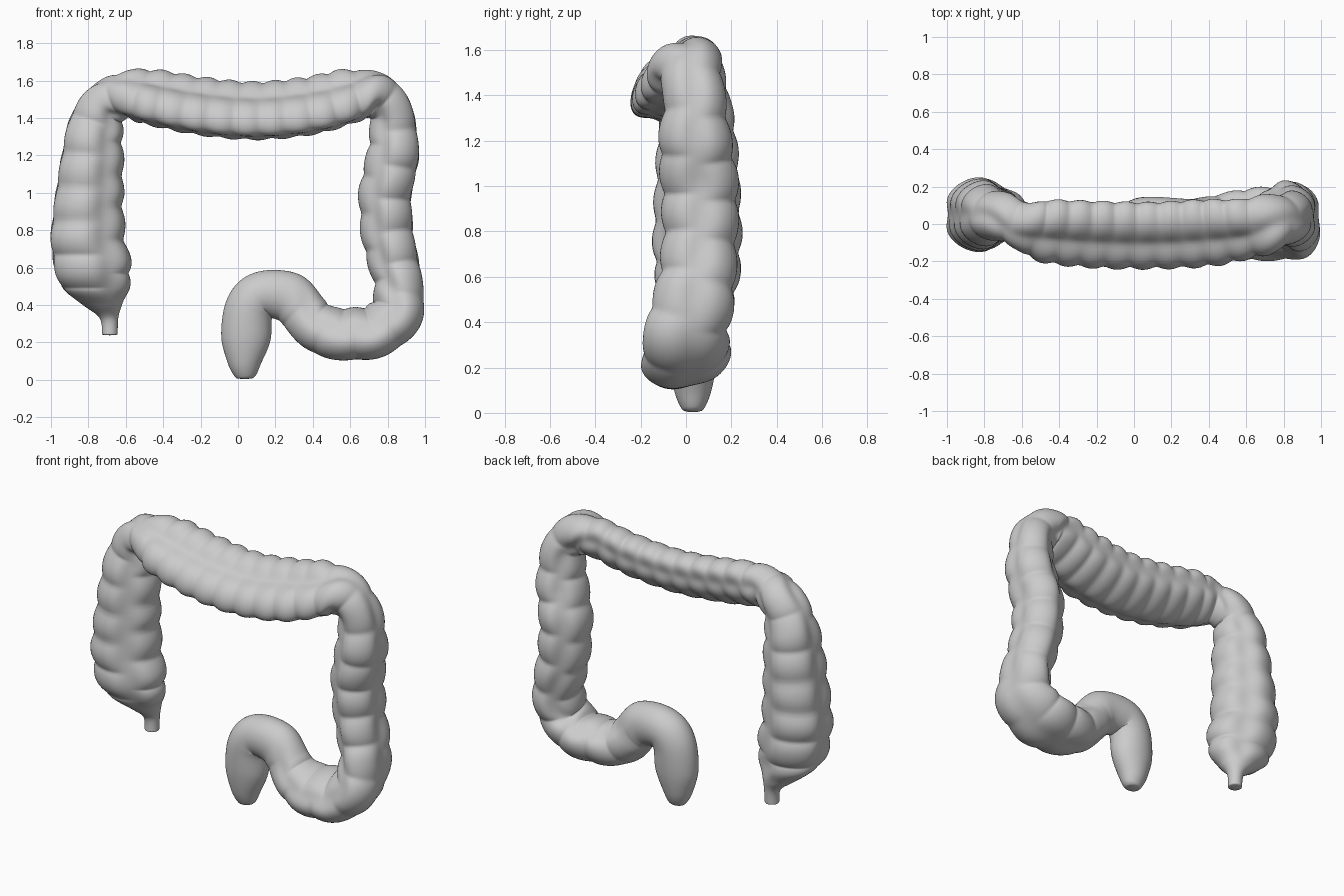
import bpy, bmesh
from math import sin, cos, pi, tau, radians, floor
from mathutils import Vector

if "Cube" in bpy.data.objects:
    bpy.data.objects.remove(bpy.data.objects["Cube"])

# Each station: x, y, z, half width in the bending plane, half depth across it
ascending = [
    (-.685, .12, .24, .042, .042), (-.69, .12, .33, .05, .05),
    (-.725, .095, .40, .105, .095), (-.77, .06, .49, .185, .155),
    (-.785, .05, .60, .215, .185), (-.812, .05, .80, .205, .195),
    (-.785, .05, 1.2, .172, .175), (-.76, .05, 1.38, .15, .145),
    (-.70, .04, 1.48, .13, .13)]
transverse = [
    (-.60, .0, 1.522, .12, .14), (-.47, -.03, 1.51, .13, .19),
    (-.2, -.05, 1.46, .13, .205), (.1, -.055, 1.435, .13, .205),
    (.4, -.04, 1.465, .13, .205), (.62, -.015, 1.52, .125, .18)]
descending = [
    (.745, .01, 1.52, .13, .15), (.825, .035, 1.41, .125, .135),
    (.835, .04, 1.2, .145, .16), (.795, .06, 1.0, .147, .17),
    (.81, .06, .75, .145, .165), (.86, .04, .53, .137, .175)]
sigmoid = [
    (.85, .0, .36, .14, .19), (.74, .0, .262, .138, .2),
    (.6, -.005, .243, .138, .195), (.46, .0, .262, .135, .165),
    (.36, .01, .345, .13, .13)]
rectum = [
    (.275, .02, .44, .135, .115), (.13, .03, .455, .125, .115),
    (.06, .03, .38, .13, .115), (.042, .03, .22, .132, .105),
    (.035, .03, .09, .09, .08), (.042, .03, .02, .056, .05),
    (.043, .03, .006, .03, .028)]

# Section, pouch strength, tilt of the flattened cross-section, pouch length
sections = [(ascending, .10, 0, .18), (transverse, .10, 35, .13),
            (descending, .11, 0, .185), (sigmoid, .07, -14, .17), (rectum, 0, 0, .17)]
keys = []
for pts, pouch, tilt, length in sections:
    for i, p in enumerate(pts):
        soft = pts is ascending and i < 3
        groove = 1 if pts is transverse and i else 0
        keys.append(p + (0 if soft else pouch, radians(tilt), length, groove))


def spline(keys, steps=18):
    """Smooth interpolation of all station values."""
    k = [keys[0]] + keys + [keys[-1]]
    out = []
    for i in range(1, len(k) - 2):
        for s in range(steps):
            t = s / steps
            out.append([.5 * (2*b + (c-a)*t + (2*a-5*b+4*c-d)*t*t + (3*b-a-3*c+d)*t**3)
                        for a, b, c, d in zip(*k[i-1:i+3])])
    return out + [list(keys[-1])]


def sweep(name, rows, sides=54):
    """Pouched tube with three lengthwise bands."""
    bm = bmesh.new()
    pos = [Vector(r[:3]) for r in rows]
    last = len(pos) - 1
    rings, phase = [], 0
    for i, r in enumerate(rows):
        a1, a2, pouch, tilt, length, groove = r[3:]
        if i:
            phase += (pos[i] - pos[i-1]).length / length
        w = max(1, min(12, i, last - i))
        t = (pos[min(i+w, last)] - pos[max(i-w, 0)]).normalized()
        n = Vector((0, 1, 0)).cross(t).normalized()
        b = t.cross(n)
        # Keep the rings of the blind pouch level
        if r[0] < -.6 and r[2] < 1:
            n, b = Vector((1, 0, 0)), Vector((0, 1, 0))
        e1 = n * cos(tilt) + b * sin(tilt)
        e2 = b * cos(tilt) - n * sin(tilt)
        ring = []
        for j in range(sides):
            f = tau * j / sides
            band = ((1 - cos(3 * f)) / 2) ** 4
            sector = floor((f + pi / 3) / (tau / 3)) % 3
            bump = abs(sin(pi * (phase + .22 * sector))) ** .7
            bump = bump * (1 - band) + .45 * band
            k = 1 + pouch * (1.3 * bump - .9) - .9 * pouch * band
            # Deep front furrow along the transverse part
            k -= .2 * groove * max(0, -cos(f)) ** 8
            ring.append(bm.verts.new(pos[i] + (e1 * a1 * cos(f) + e2 * a2 * sin(f)) * k))
        rings.append(ring)
    for r0, r1 in zip(rings, rings[1:]):
        for j in range(sides):
            q = (j + 1) % sides
            bm.faces.new((r0[j], r0[q], r1[q], r1[j]))
    # End caps
    for ring, p, q in ((rings[0], pos[0], pos[1]), (rings[-1], pos[-1], pos[-2])):
        tip = bm.verts.new(p + (p - q).normalized() * .006)
        for j in range(sides):
            bm.faces.new((ring[j], ring[(j+1) % sides], tip))
    bmesh.ops.recalc_face_normals(bm, faces=bm.faces)
    me = bpy.data.meshes.new(name)
    bm.to_mesh(me)
    bm.free()
    me.shade_smooth()
    ob = bpy.data.objects.new(name, me)
    bpy.context.collection.objects.link(ob)
    return ob


colon = sweep("large_intestine", spline(keys))
# Soften the creases between pouches
mod = colon.modifiers.new("soften", 'SMOOTH')
mod.factor = .5
mod.iterations = 4
